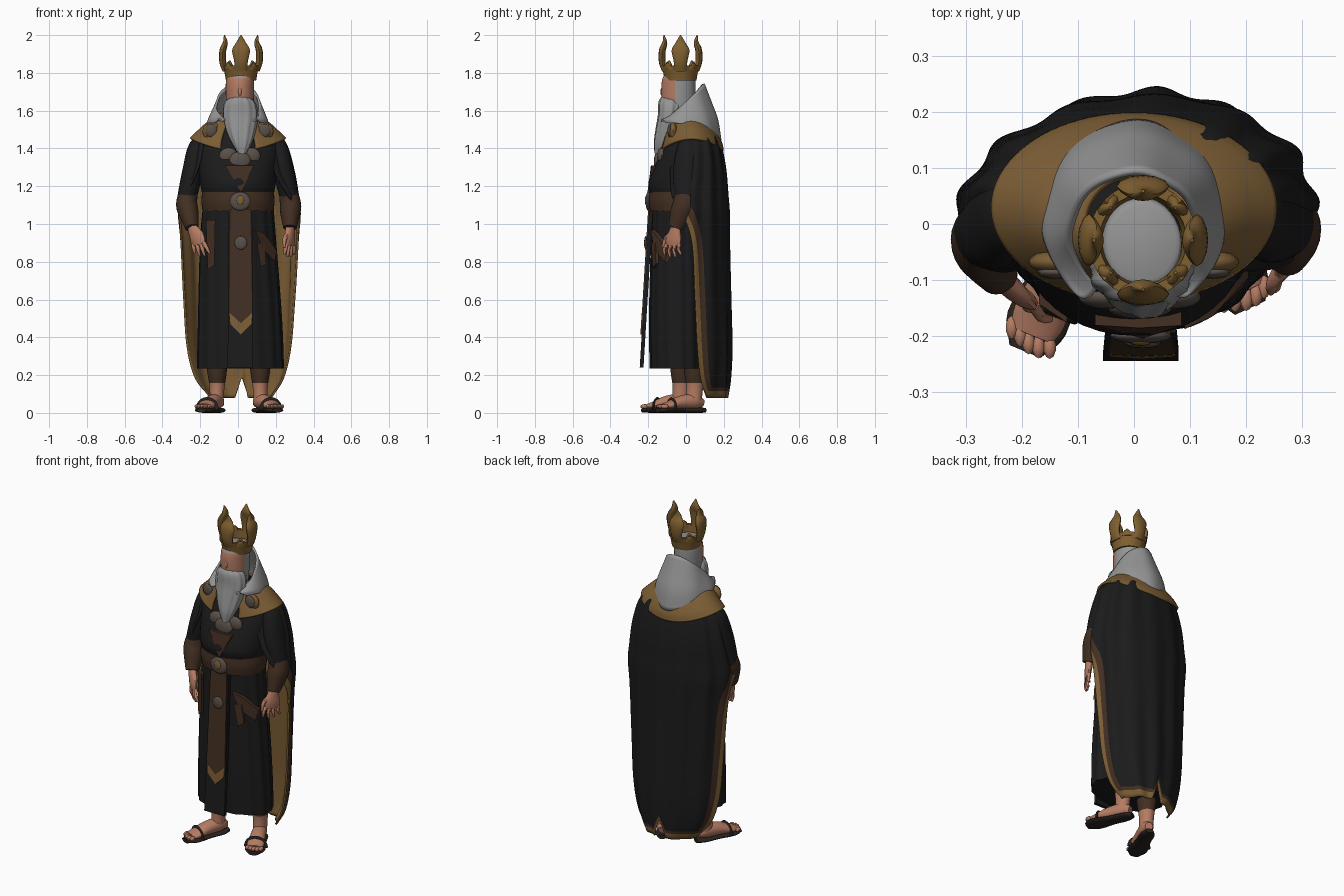
import bpy, bmesh, math
from mathutils import Vector

if "Cube" in bpy.data.objects:
    bpy.data.objects.remove(bpy.data.objects["Cube"])


def material(name, rgb):
    m = bpy.data.materials.new(name)
    m.use_nodes = True
    m.diffuse_color = (*rgb, 1)
    bsdf = m.node_tree.nodes["Principled BSDF"]
    bsdf.inputs["Base Color"].default_value = (*rgb, 1)
    bsdf.inputs["Roughness"].default_value = 0.8
    return m


BLACK = material("black cloth", (.011, .011, .011))
GOLD = material("gold cloth", (.2, .11, .035))
BROWN = material("brown leather", (.055, .028, .016))
SKIN = material("skin", (.46, .2, .125))
GREY = material("grey hair", (.3, .3, .3))
METAL = material("grey metal", (.1, .08, .066))
CROWN = material("crown gold", (.21, .115, .03))
SANDAL = material("dark sandal", (.022, .016, .013))


def finish(name, bm, mats, fix=True):
    if fix:
        bmesh.ops.recalc_face_normals(bm, faces=bm.faces)
    me = bpy.data.meshes.new(name)
    bm.to_mesh(me)
    bm.free()
    for m in mats:
        me.materials.append(m)
    ob = bpy.data.objects.new(name, me)
    bpy.context.collection.objects.link(ob)
    bpy.context.view_layer.objects.active = ob
    bpy.ops.object.select_all(action='DESELECT')
    ob.select_set(True)
    bpy.ops.object.shade_smooth_by_angle(angle=math.radians(45))
    return ob


def smooth(rows, n):
    """Catmull-Rom resampling of tuples, n steps per span."""
    p = [Vector(r) for r in rows]
    p = [p[0] * 2 - p[1]] + p + [p[-1] * 2 - p[-2]]
    out = []
    for a, b, c, d in zip(p, p[1:], p[2:], p[3:]):
        for k in range(n):
            t = k / n
            out.append(b + (c - a) * t / 2 + (a * 2 - b * 5 + c * 4 - d) * t * t / 2
                       + (b * 3 - a - c * 3 + d) * t ** 3 / 2)
    return out + [p[-2]]


def tube(name, mats, path, ref=None, n=4, seg=24, folds=0, depth=0, rule=None):
    """Closed loft through (x, y, z, r1, r2); level rings unless ref is given."""
    bm, rings = bmesh.new(), []
    path = smooth(path, n)
    for i, p in enumerate(path):
        side, fwd = Vector((1, 0, 0)), Vector((0, 1, 0))
        if ref:
            t = (path[min(i + 1, len(path) - 1)] - path[max(i - 1, 0)]).to_3d().normalized()
            side = t.cross(Vector(ref)).normalized()
            fwd = side.cross(t)
        ring = []
        for k in range(seg):
            a = math.tau * k / seg
            s = 1 + depth * math.sin(folds * a + i * .1)
            ring.append(bm.verts.new(p.to_3d() + side * (math.cos(a) * max(p[3], .002) * s)
                                     + fwd * (math.sin(a) * max(p[4], .002) * s)))
        rings.append(ring)
    for r, q in zip(rings, rings[1:]):
        for k in range(seg):
            f = bm.faces.new((r[k - 1], r[k], q[k], q[k - 1]))
            if rule:
                f.material_index = rule(f.calc_center_median())
    bm.faces.new(rings[0])
    bm.faces.new(rings[-1]).material_index = len(mats) - 1
    return finish(name, bm, mats)


def shell(name, mats, rows, thick, folds=0, depth=0, cols=72, rule=None, slit=0, skew=0):
    """Open drape round the back: (width, centre y, depth, half angle, z, tilt, sag)."""
    bm, grid = bmesh.new(), []
    levels = smooth(rows, 5)
    for a, yc, b, T, z, tilt, sag in levels:
        line = []
        for k in range(cols + 1):
            t = math.radians(T) * (2 * k / cols - 1)
            s = 1 + depth * math.sin(folds * t + 1) * (1 + .4 * math.sin(3 * t + z * 4))
            c, y = math.cos(t), yc + b * math.cos(t) * s
            x = a * math.sin(t) * s + skew * y
            lift = slit * max(0, 1 - abs(x - .02) / .035) * max(0, 1 - z / .35)
            line.append(bm.verts.new((x, y, z + tilt * c + sag * c * c + lift)))
        grid.append(line)
    for i, (r, q) in enumerate(zip(grid, grid[1:])):
        for k in range(cols):
            f = bm.faces.new((r[k], r[k + 1], q[k + 1], q[k]))
            if rule:
                f.material_index = rule(abs(2 * (k + .5) / cols - 1), (levels[i][4] + levels[i + 1][4]) / 2)
    ob = finish(name, bm, mats, False)
    mod = ob.modifiers.new("thickness", 'SOLIDIFY')
    mod.thickness, mod.offset = thick, -1
    mod.material_offset = len(mats) - 1


def plate(name, mat, outline, depth, thick):
    """Flat (x, z) outline laid at y = depth(x, z) and given thickness."""
    bm = bmesh.new()
    vs = [[bm.verts.new((x, depth(x, z) + d, z)) for x, z in outline] for d in (0, thick)]
    bm.faces.new(vs[0])
    bm.faces.new(vs[1])
    for k in range(len(outline)):
        bm.faces.new((vs[0][k - 1], vs[0][k], vs[1][k], vs[1][k - 1]))
    return finish(name, bm, [mat])


def blob(name, mat, loc, size, seg=16):
    bm = bmesh.new()
    bmesh.ops.create_uvsphere(bm, u_segments=seg, v_segments=seg // 2, radius=1)
    for v in bm.verts:
        v.co = Vector(loc) + v.co * Vector(size)
    return finish(name, bm, [mat])


# Robe, torso and belt
tube("robe_skirt", [BLACK], [(.013, -.04, .235, .228, .15), (.01, -.042, .5, .22, .152),
     (0, -.04, .9, .2, .145), (0, -.04, 1.1, .185, .14)], seg=96, folds=15, depth=.018)
tube("robe_torso", [BLACK], [(0, -.03, 1.1, .18, .14), (0, -.035, 1.17, .192, .156), (0, -.036, 1.22, .2, .163),
     (0, -.03, 1.31, .205, .14), (0, 0, 1.42, .21, .115), (0, .01, 1.5, .15, .09),
     (0, -.01, 1.6, .06, .06)], seg=40)
tube("belt", [BROWN], [(0, -.04, 1.07, .188, .153), (0, -.04, 1.12, .194, .16),
     (0, -.04, 1.17, .19, .155)], seg=40)
blob("buckle", METAL, (.012, -.2, 1.12), (.055, .014, .05))
blob("buckle_stud", CROWN, (.012, -.211, 1.125), (.02, .007, .026))


# Hanging front panels and skirt straps
def hang(off):
    return lambda x, z: -.195 - .05 * (1.07 - z) / .83 - off


def on_skirt(x, z):
    return -.05 - .152 * math.sqrt(max(0, 1 - (x / .215) ** 2))


plate("black_panel", BLACK, [(-.05, 1.07), (.075, 1.07), (.08, .24), (-.055, .24)], hang(0), .02)
plate("tabard", BROWN, [(-.04, 1.08), (.065, 1.08), (.075, .52), (.015, .47), (-.045, .52)], hang(.006), .012)
plate("tabard_tip", GOLD, [(-.045, .53), (.015, .475), (.075, .53), (.07, .47), (.015, .415), (-.04, .47)],
      hang(.007), .012)
blob("tabard_medallion", METAL, (.015, -.213, .9), (.033, .009, .036))
plate("right_strap", BROWN, [(-.17, 1.02), (-.12, 1.02), (-.125, .78), (-.16, .76)], on_skirt, .02)
plate("left_strap", BROWN, [(.09, .97), (.14, .95), (.205, .86), (.195, .8), (.13, .87)], on_skirt, .02)
plate("left_strap_end", BROWN, [(.1, .9), (.14, .9), (.15, .79), (.12, .77)], on_skirt, .02)


# Cape: black outside, gold lining, brown and gold border, slit at the back hem
def cape_colour(u, z):
    if z > 1.1:
        return 0
    if u > .91 or z < .115:
        return 2
    return 1 if u > .82 or z < .14 else 0


shell("cape", [BLACK, BROWN, GOLD], [
    (.15, .03, .11, 120, 1.5, 0, 0), (.24, .04, .14, 135, 1.44, 0, 0), (.285, .04, .17, 136, 1.3, 0, 0),
    (.312, .02, .203, 118, 1.15, 0, 0), (.32, .02, .21, 101, 1.05, 0, 0), (.308, .02, .21, 87, .9, 0, 0),
    (.295, .02, .215, 82, .6, 0, 0), (.28, .02, .22, 79, .35, 0, 0), (.245, .02, .215, 74, .18, 0, 0),
    (.185, .02, .205, 64, .08, 0, 0)], .01, folds=13, depth=.022, cols=100, rule=cape_colour, slit=.14, skew=.12)

# Shoulder mantle and hair falling behind the head
shell("mantle", [GOLD], [(.09, 0, .09, 154, 1.59, 0, -.02), (.17, .02, .13, 156, 1.535, 0, -.03),
      (.225, .03, .16, 157, 1.485, 0, -.05), (.256, .03, .17, 159, 1.455, 0, -.065)], .012)
shell("back_hair", [GREY], [(.118, -.015, .112, 148, 1.635, .1, .01), (.14, -.01, .145, 146, 1.595, .05, 0),
      (.157, 0, .168, 140, 1.555, 0, 0), (.164, .01, .176, 130, 1.525, -.04, -.04)], .012, folds=7, depth=.012)

# Medallions on the mantle and chest
for s in (-1, 1):
    blob("mantle_rosette", GOLD, (.138 * s, -.068, 1.49), (.05, .022, .048))
    blob("mantle_medallion", METAL, (.141 * s, -.086, 1.495), (.032, .012, .036))
    blob("chest_medallion", METAL, (.01 + .06 * s, -.13, 1.36), (.05, .022, .045))
blob("chest_pendant", METAL, (.01, -.148, 1.33), (.06, .022, .055))
plate("chest_point", BROWN, [(-.07, 1.31), (.01, 1.31), (.085, 1.31), (.05, 1.24), (.015, 1.165), (-.025, 1.24)],
      lambda x, z: -.186 - .018 * (1.31 - z) / .14 + .8 * (x - .01) ** 2, .03)

# Head, nose and beard
tube("head", [SKIN, GREY], [(.01, -.03, 1.52, .06, .06), (.01, -.04, 1.62, .072, .085),
     (.01, -.04, 1.74, .075, .09), (.015, -.035, 1.79, .07, .08), (.015, -.035, 1.8, .06, .065)],
     seg=32, rule=lambda c: 1 if c.y > -.055 or c.z > 1.775 else 0)
blob("nose", SKIN, (.01, -.126, 1.7), (.01, .01, .024))
tube("beard", [GREY], [(.01, -.09, 1.672, .045, .04), (.01, -.08, 1.645, .08, .064),
     (.013, -.085, 1.58, .092, .062), (.015, -.1, 1.5, .078, .06), (.02, -.125, 1.43, .052, .044),
     (.022, -.146, 1.372, .02, .02)], seg=48, folds=11, depth=.04)

# Crown: flared open band, four tall leaves and small points between
CX, CY = .016, -.029
bm = bmesh.new()
loops = []
for z, r in ((1.76, .08), (1.8, .087), (1.84, .098), (1.84, .078), (1.8, .074), (1.76, .07)):
    loops.append([bm.verts.new((CX + r * math.cos(k * math.tau / 32), CY + (r + .004) * math.sin(k * math.tau / 32),
                                z + (.02 if z > 1.83 and k % 4 == 0 else 0))) for k in range(32)])
for i in range(6):
    for k in range(32):
        bm.faces.new((loops[i - 1][k - 1], loops[i - 1][k], loops[i][k], loops[i][k - 1]))
finish("crown_band", bm, [CROWN])
for k in range(8):
    a = k * math.tau / 8
    d = Vector((math.cos(a), math.sin(a), 0))
    if k % 2:
        shape = [(.086, 1.82, .03, .012), (.088, 1.845, .02, .012), (.082, 1.865, .003, .003)]
    else:
        shape = [(.086, 1.81, .034, .012), (.097, 1.86, .036, .018), (.096, 1.92, .047, .018),
                 (.083, 1.96, .026, .013), (.088, 2.0, .003, .003)]
    tube("crown_leaf", [CROWN], [(CX + d.x * r, CY + d.y * r, z, w, h) for r, z, w, h in shape],
         ref=d, seg=12)


# Arms and hands
def arm(label, shoulder, elbow, wrist, palm, tips, spread):
    S, E, W, P, F = map(Vector, (shoulder, elbow, wrist, palm, tips))
    up = Vector(spread).normalized()
    tube(label + "_sleeve", [BLACK], [(*(S + Vector((-S.x * .2, 0, .04))), .02, .03), (*S, .05, .065),
         (*S.lerp(E, .5), .055, .08), (*E, .05, .058)], ref=(0, 1, 0))
    tube(label + "_cuff", [BROWN], [(*E.lerp(S, .22), .048, .055), (*E.lerp(W, .1), .056, .064),
         (*E.lerp(W, .45), .053, .06), (*W, .036, .04)], ref=(0, 1, 0))
    tube(label + "_palm", [SKIN], [(*W, .022, .028), (*P, .018, .046), (*P.lerp(F, .35), .014, .042)], ref=up, seg=14)
    for k in range(4):
        o = up * (.024 * (k - 1.5))
        a, b = P.lerp(F, .25) + o, F + o * 1.4 + Vector((0, 0, .012 * abs(k - 1.5)))
        tube(label + "_finger", [SKIN], [(*a, .011, .011), (*(a.lerp(b, .5) + Vector((0, -.008, 0))), .01, .01),
             (*b, .006, .006)], ref=up, seg=8, n=3)
    a = W.lerp(P, .5) - up * .02
    tube(label + "_thumb", [SKIN], [(*a, .014, .014), (*(a - up * .035 + Vector((0, 0, -.03))), .012, .012),
         (*(a - up * .04 + Vector((0, -.01, -.075))), .006, .006)], ref=up, seg=8)


arm("left", (.21, .02, 1.41), (.278, 0, 1.12), (.275, -.055, .98), (.275, -.066, .92), (.272, -.07, .82), (.5, .86, 0))
arm("right", (-.21, .02, 1.41), (-.275, -.02, 1.12), (-.243, -.09, .98), (-.215, -.12, .925), (-.19, -.14, .825),
    (-.8, .6, 0))


# Legs, feet and sandals
def foot(label, heel, toe):
    H, T = Vector((*heel, 0)), Vector((*toe, 0))
    at = lambda f, z: (*H.lerp(T, f).to_2d(), z)
    side = (T - H).cross(Vector((0, 0, 1))).normalized()
    z = (0, 0, 1)
    tube(label + "_leg", [SKIN, BROWN], [(*at(.22, .06), .036, .042), (*at(.2, .14), .04, .045),
         (*at(.2, .22), .052, .056), (*at(.2, .32), .06, .06)], rule=lambda c: int(c.z > .15))
    tube(label + "_foot", [SKIN], [(*at(.03, .05), .022, .022), (*at(.2, .06), .038, .04),
         (*at(.5, .055), .042, .036), (*at(.75, .04), .048, .022), (*at(.88, .035), .04, .014)], ref=z)
    tube(label + "_sole", [SANDAL], [(*at(-.02, .014), .022, .013), (*at(.15, .014), .042, .014),
         (*at(.45, .014), .044, .014), (*at(.8, .014), .056, .014), (*at(1, .014), .03, .012)], ref=z)
    for k in range(5):
        p = H.lerp(T, .95 - .025 * abs(k - 1.5)) + side * (.019 * (k - 2))
        blob(label + "_toe", SKIN, (p.x, p.y, .034), (.012, .022, .012), 10)
    arc = [Vector(at(.7, .015)) + side * (.054 * math.cos(a)) + Vector((0, 0, .055 * math.sin(a)))
           for a in (i * math.pi / 6 for i in range(7))]
    tube(label + "_strap", [SANDAL], [(*p, .014, .005) for p in arc], ref=(T - H).normalized(), seg=8, n=2)


foot("right", (-.09, .025), (-.195, -.228))
foot("left", (.095, .095), (.208, -.15))
